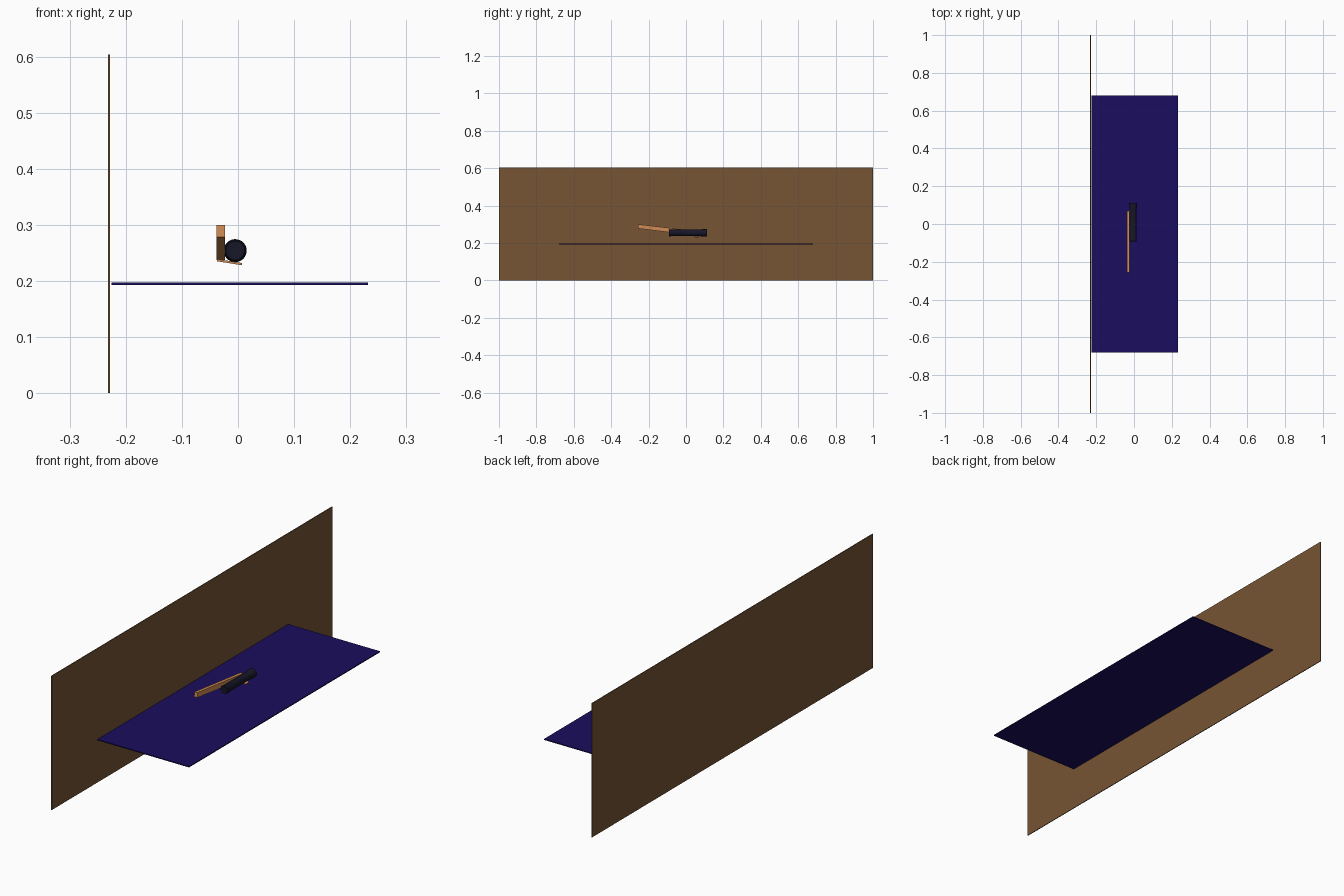
import bpy, bmesh, math
from mathutils import Matrix

if "Cube" in bpy.data.objects:
    bpy.data.objects.remove(bpy.data.objects["Cube"])


def mat(name, rgb):
    m = bpy.data.materials.new(name)
    m.diffuse_color = (*rgb, 1)
    m.use_nodes = True
    m.node_tree.nodes["Principled BSDF"].inputs["Base Color"].default_value = m.diffuse_color
    return m


WOOD = mat("dark_wood", (0.18, 0.09, 0.035))
BLUE = mat("deep_blue", (0.011, 0.004, 0.11))
TAN = mat("light_wood", (0.62, 0.26, 0.09))
BLACK = mat("black_navy", (0.008, 0.008, 0.022))
STEEL = mat("steel", (0.4, 0.4, 0.42))


def finish(name, bm, material):
    bmesh.ops.recalc_face_normals(bm, faces=bm.faces)
    me = bpy.data.meshes.new(name)
    bm.to_mesh(me)
    bm.free()
    me.materials.append(material)
    ob = bpy.data.objects.new(name, me)
    bpy.context.collection.objects.link(ob)
    return ob


def box(name, lo, hi, material):
    bm = bmesh.new()
    bmesh.ops.create_cube(bm, size=1)
    for v in bm.verts:
        v.co = [(a + b) / 2 + c * (b - a) for a, b, c in zip(lo, hi, v.co)]
    return finish(name, bm, material)


def prism(name, profile, x0, x1, material, drop=0.0):
    """Side profile (y, z) extruded across x; far side lowered by drop."""
    bm = bmesh.new()
    a = [bm.verts.new((x0, y, z)) for y, z in profile]
    b = [bm.verts.new((x1, y, z - drop)) for y, z in profile]
    bm.faces.new(a)
    bm.faces.new(b[::-1])
    n = len(a)
    for i in range(n):
        j = (i + 1) % n
        bm.faces.new((a[i], b[i], b[j], a[j]))
    return finish(name, bm, material)


def turned(name, profile, x, z, material, sides=32):
    """Lathe (y, radius) points around an axis running along y."""
    bm = bmesh.new()
    rings = []
    for y, r in profile:
        rings.append([bm.verts.new((x + r * math.cos(2 * math.pi * i / sides), y,
                                    z + r * math.sin(2 * math.pi * i / sides)))
                      for i in range(sides)])
    for p, q in zip(rings, rings[1:]):
        for i in range(sides):
            j = (i + 1) % sides
            bm.faces.new((p[i], p[j], q[j], q[i]))
    bm.faces.new(rings[0])
    bm.faces.new(rings[-1])
    ob = finish(name, bm, material)
    bpy.ops.object.select_all(action='DESELECT')
    ob.select_set(True)
    bpy.context.view_layer.objects.active = ob
    bpy.ops.object.shade_smooth_by_angle(angle=math.radians(35))
    return ob


# Back board and shelf
box("back_board", (-0.232, -1, 0), (-0.2285, 1, 0.604), WOOD)
box("shelf", (-0.225, -0.68, 0.193), (0.232, 0.68, 0.1975), BLUE)

# Sloping wooden stick beside the torch
prism("stick", [(-0.258, 0.278), (-0.256, 0.3), (0.07, 0.262), (0.07, 0.237)],
      -0.038, -0.023, TAN)

# Small sloping foot under the torch
prism("stick_foot", [(0.045, 0.235), (0.045, 0.239), (0.07, 0.239), (0.07, 0.235)],
      -0.037, 0.007, TAN, drop=0.007)

# Torch with flared head, lens and side clip
turned("torch", [(-0.092, 0.0165), (-0.09, 0.0185), (-0.08, 0.0185), (-0.078, 0.0175),
                 (0.075, 0.0175), (0.092, 0.0205), (0.112, 0.0205), (0.112, 0.018),
                 (0.107, 0.017)], -0.005, 0.254, BLACK)
box("torch_clip", (-0.024, 0.065, 0.25), (-0.018, 0.108, 0.258), STEEL)
